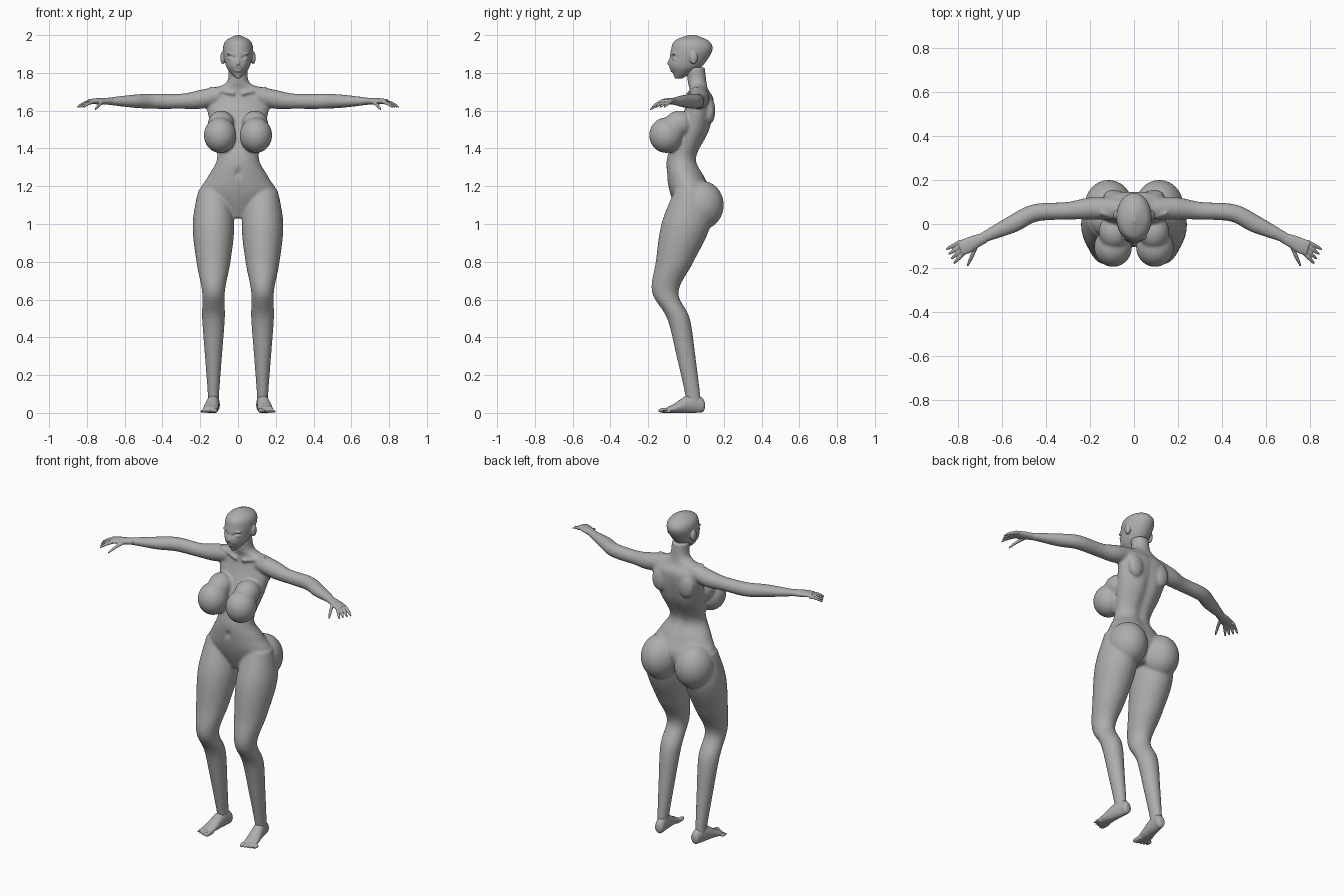
import bpy, bmesh
from math import sin, cos, tau, exp
from mathutils import Vector, Matrix

default_cube = bpy.data.objects.get("Cube")
if default_cube:
    bpy.data.objects.remove(default_cube)

# One clay grey for the whole figure
clay = bpy.data.materials.new("clay grey")
clay.use_nodes = True
grey = (.42, .42, .42, 1)
clay.diffuse_color = grey
clay.node_tree.nodes["Principled BSDF"].inputs["Base Color"].default_value = grey

AXIS_X, AXIS_Y, AXIS_Z = Matrix.Identity(3)


def smooth_rows(rows, steps=6):
    """Interpolate section rows with a Catmull-Rom spline."""
    rows = [Vector(row) for row in rows]
    padded = [rows[0]] + rows + [rows[-1]]
    result = []
    for before, start, end, after in zip(padded, padded[1:], padded[2:], padded[3:]):
        leave, arrive = (end - before) / 2, (after - start) / 2
        for step in range(steps):
            t = step / steps
            ease = t * t * (3 - 2 * t)
            result.append(start.lerp(end, ease)
                          + leave * (t * (1 - t) ** 2)
                          - arrive * (t * t * (1 - t)))
    return result + [rows[-1]]


def tube(bm, rows, upright=False, sides=40):
    """Loft ellipses; each row holds centre x, y, z, half width, half height."""
    rows = smooth_rows(rows)
    centres = [Vector(row[:3]) for row in rows]
    last = len(rows) - 1
    rings = []
    for index, (centre, row) in enumerate(zip(centres, rows)):
        across, along = AXIS_X, AXIS_Y
        if not upright:
            path = centres[min(index + 1, last)] - centres[max(index - 1, 0)]
            across, along = path.cross(AXIS_Z).normalized(), AXIS_Z
        angles = [tau * corner / sides for corner in range(sides)]
        rings.append([bm.verts.new(centre + across * row[3] * cos(angle)
                                   + along * row[4] * sin(angle))
                      for angle in angles])
    for low, high in zip(rings, rings[1:]):
        for corner in range(sides):
            before = corner - 1
            bm.faces.new((low[before], low[corner], high[corner], high[before]))
    bm.faces.new(rings[0])
    bm.faces.new(rings[-1])
    return [vert for ring in rings for vert in ring]


def column(bm, x, rows):
    """Loft level sections; each row holds height, centre y, half width, half depth."""
    sections = [(x, y, height, width, depth) for height, y, width, depth in rows]
    return tube(bm, sections, upright=True)


def ball(bm, centre, radii):
    shape = Matrix.Translation(centre) @ Matrix.Diagonal((*radii, 1))
    bmesh.ops.create_uvsphere(bm, u_segments=32, v_segments=20, radius=1, matrix=shape)


def mirrored(rows, side):
    return [(side * row[0], *row[1:]) for row in rows]


def dent(verts, centre, spread, push):
    """Push vertices along y with a soft falloff around a centre."""
    for vert in verts:
        gap = sum(((p - c) / s) ** 2 for p, c, s in zip(vert.co, centre, spread))
        vert.co.y += push * exp(-gap)


def finish(bm, name, voxel, rounds):
    """Fuse the overlapping solids into one smooth skin."""
    bmesh.ops.recalc_face_normals(bm, faces=bm.faces)
    mesh = bpy.data.meshes.new(name)
    bm.to_mesh(mesh)
    bm.free()
    mesh.materials.append(clay)
    obj = bpy.data.objects.new(name, mesh)
    bpy.context.scene.collection.objects.link(obj)
    fuse = obj.modifiers.new("fuse", "REMESH")
    fuse.mode = "VOXEL"
    fuse.voxel_size = voxel
    fuse.use_smooth_shade = True
    relax = obj.modifiers.new("relax", "SMOOTH")
    relax.factor = .5
    relax.iterations = rounds


def limb(rows):
    """Level arm sections from x, y, half width, half height; the shoulder lifts."""
    return [(x, y, 1.65 + max(0, .25 - x) / 5, width, height)
            for x, y, width, height in rows]


# Torso and neck, from crotch to jaw
torso = [(1.03, .03, .05, .06), (1.15, .03, .2, .11), (1.25, 0, .16, .1),
         (1.35, -.02, .11, .08), (1.5, .04, .14, .09), (1.65, .08, .17, .07),
         (1.71, .07, .14, .05), (1.75, .06, .06, .05), (1.83, .05, .05, .05)]
# Legs, from hip to ankle
leg = [(1.18, .02, .08, .08), (1, 0, .11, .13), (.8, -.06, .09, .1),
       (.64, -.11, .06, .07), (.5, -.04, .06, .06), (.3, 0, .045, .05),
       (.1, .035, .03, .04), (.05, .04, .03, .04)]
# Arms, from shoulder to wrist
arm = limb([(.1, .07, .05, .05), (.2, .07, .05, .05), (.3, .06, .04, .04),
            (.45, .05, .04, .04), (.55, 0, .04, .035), (.68, -.06, .025, .02),
            (.71, -.08, .025, .015)])

body = bmesh.new()
skin = column(body, 0, torso)
belly = [vert for vert in skin if vert.co.y < 0]
back = [vert for vert in skin if vert.co.y > .04]
# Navel and spine groove
dent(belly, (0, -.1, 1.27), (.01, 1, .02), .015)
dent(back, (0, .1, 1.45), (.03, 1, .2), -.015)
for side in (1, -1):
    column(body, side * .13, leg)
    tube(body, mirrored(arm, side))
    # Buttock, and breast with its upper slope
    ball(body, (side * .115, .08, 1.1), (.11, .12, .13))
    ball(body, (side * .095, -.105, 1.47), (.086, .09, .094))
    ball(body, (side * .09, -.035, 1.53), (.07, .08, .07))
    # Collar bone and shoulder blade
    collar = [(.02, .01, 1.69, .01, .01), (.15, .05, 1.72, .01, .01)]
    tube(body, mirrored(collar, side))
    ball(body, (side * .09, .125, 1.6), (.05, .03, .07))
finish(body, "body", .007, 8)

# Head, from chin to crown
skull = [(1.77, -.04, .01, .02), (1.8, -.02, .04, .05), (1.84, 0, .065, .09),
         (1.92, .03, .08, .11), (1.97, .03, .065, .09), (2, .03, .01, .02)]
nose = [(1.89, -.07, .01, .01), (1.85, -.09, .01, .01), (1.84, -.08, .01, .01)]
head = bmesh.new()
face = [vert for vert in column(head, 0, skull) if vert.co.y < 0]
column(head, 0, nose)
# Lips
for height in (1.82, 1.81):
    ball(head, (0, -.072, height), (.02, .012, .005))
for side in (1, -1):
    # Eye socket, eye, brow and ear
    dent(face, (side * .035, -.07, 1.88), (.02, 1, .01), .014)
    ball(head, (side * .035, -.055, 1.875), (.02, .02, .01))
    ball(head, (side * .035, -.062, 1.9), (.025, .014, .005))
    ball(head, (side * .08, .04, 1.88), (.014, .022, .034))
finish(head, "head", .0045, 3)

# Palm, then each digit as root x, root y, heading and length
palm = limb([(.67, -.06, .022, .018), (.72, -.08, .03, .018),
             (.76, -.1, .035, .015), (.79, -.11, .033, .01)])
digits = [(.77 + i * .007, -.13 + i * .016, -.8 + i * .1, .07) for i in range(4)]
digits.append((.715, -.1, -1.15, .1))
# Sole, from heel to ball: centre y, centre height, half width, half height
sole = [(.1, .04, .01, .01), (.09, .04, .025, .035), (.05, .05, .03, .05),
        (0, .045, .035, .045), (-.06, .025, .04, .025), (-.1, .015, .04, .015)]
sole = [(.135 - y * .15, y, height, width, depth) for y, height, width, depth in sole]

for side, label in ((1, "left"), (-1, "right")):
    hand = bmesh.new()
    tube(hand, mirrored(palm, side))
    for x, y, heading, length in digits:
        root = Vector((x, y, 1.645))
        reach = Vector((cos(heading), sin(heading), -.4)) * length
        bone = []
        for t in (-.1, .4, .8, 1):
            radius = .009 - .005 * t ** 4
            knuckle = root + reach * t + AXIS_Z * t * (1 - t) * .02
            bone.append((*knuckle, radius, radius))
        tube(hand, mirrored(bone, side), sides=16)
    finish(hand, label + "_hand", .0035, 2)

    foot = bmesh.new()
    tube(foot, mirrored(sole, side))
    # Toes shrink and shorten outward from the big one
    for i in range(5):
        radius = .009 - i * .0005 if i else .013
        x, tip = .12 + i * .018, i * .006 - .146
        toe = [(x, -.08, radius, radius, radius),
               (x, tip + .02, radius, radius, radius),
               (x, tip, radius, radius / 2, radius / 2)]
        tube(foot, mirrored(toe, side), sides=16)
    finish(foot, label + "_foot", .0045, 3)
